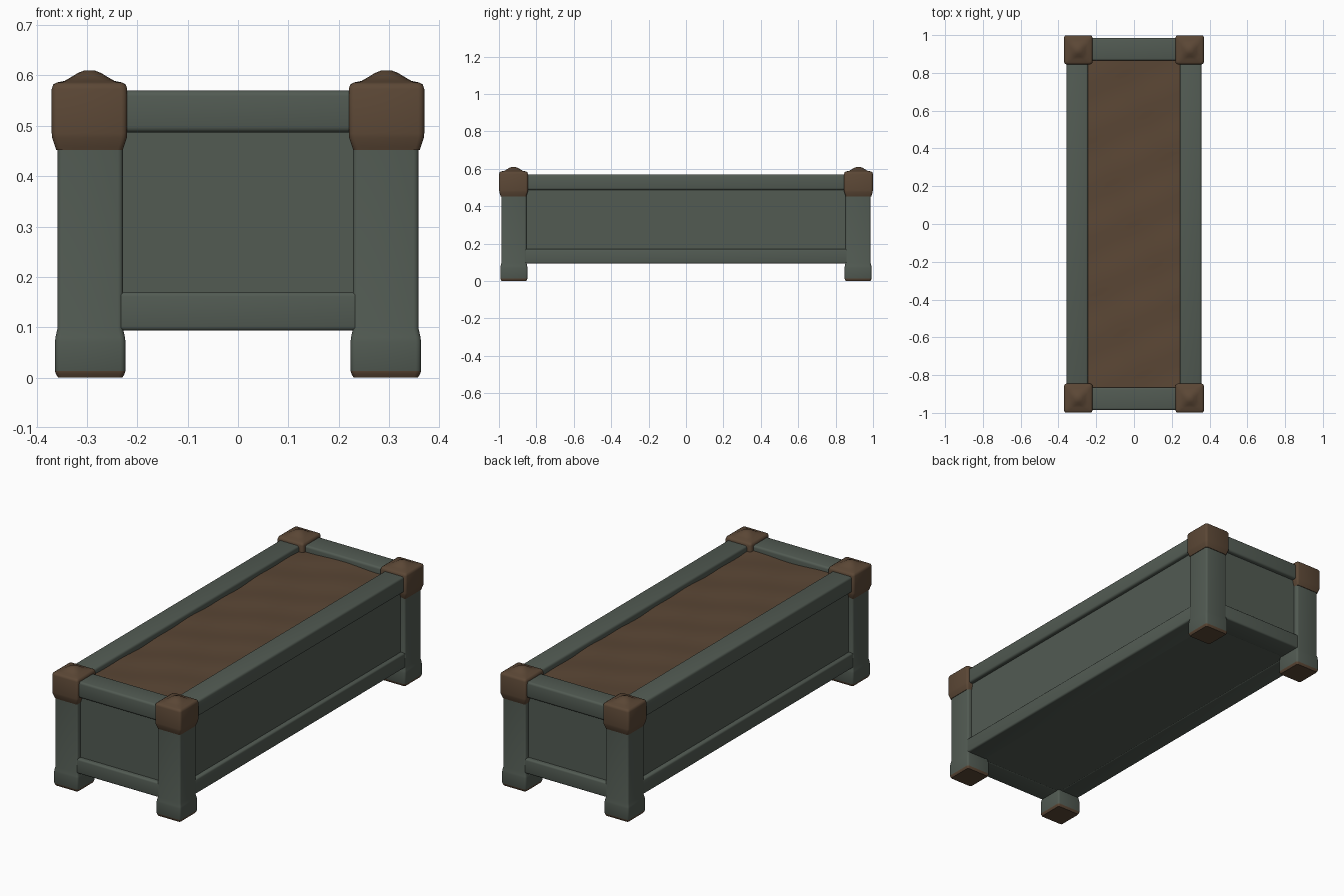
import bpy, bmesh, math

if "Cube" in bpy.data.objects:
    bpy.data.objects.remove(bpy.data.objects["Cube"])


def material(name, rgb):
    m = bpy.data.materials.new(name)
    m.diffuse_color = (*rgb, 1)
    m.use_nodes = True
    m.node_tree.nodes["Principled BSDF"].inputs["Base Color"].default_value = m.diffuse_color
    return m


GREEN = material("weathered_green", (0.084, 0.104, 0.086))
BROWN = material("rust_brown", (0.105, 0.063, 0.036))


def finish(name, bm, mats, angle=40):
    bmesh.ops.recalc_face_normals(bm, faces=bm.faces)
    me = bpy.data.meshes.new(name)
    bm.to_mesh(me)
    bm.free()
    for m in mats:
        me.materials.append(m)
    ob = bpy.data.objects.new(name, me)
    bpy.context.collection.objects.link(ob)
    bpy.ops.object.select_all(action='DESELECT')
    ob.select_set(True)
    bpy.context.view_layer.objects.active = ob
    bpy.ops.object.shade_smooth_by_angle(angle=math.radians(angle))
    return ob


def box(name, x, y, z, mat, bevel=0.0):
    """Box from (min, max) pairs with rounded edges."""
    bm = bmesh.new()
    bmesh.ops.create_cube(bm, size=1)
    for v in bm.verts:
        v.co = [(a + b) / 2 + c * (b - a) for (a, b), c in zip((x, y, z), v.co)]
    if bevel:
        bmesh.ops.bevel(bm, geom=bm.edges[:], offset=bevel, segments=3,
                        profile=0.5, affect='EDGES')
    return finish(name, bm, [mat])


def loft(name, cx, cy, rings, mats, brown_below=None):
    """Stack of rounded-square rings given as (z, half x, half y, corner radius)."""
    bm = bmesh.new()
    loops = []
    for z, hx, hy, r in rings:
        loop = []
        for q, (sx, sy) in enumerate(((1, 1), (-1, 1), (-1, -1), (1, -1))):
            for i in range(4):
                a = math.pi / 2 * (q + i / 3)
                loop.append(bm.verts.new((cx + sx * (hx - r) + r * math.cos(a),
                                          cy + sy * (hy - r) + r * math.sin(a), z)))
        loops.append(loop)
    n = len(loops[0])
    for a, b in zip(loops, loops[1:]):
        for i in range(n):
            bm.faces.new((a[i], a[(i + 1) % n], b[(i + 1) % n], b[i]))
    bm.faces.new(loops[0])
    bm.faces.new(loops[-1])
    if brown_below is not None:
        for f in bm.faces:
            f.material_index = int(f.calc_center_median().z < brown_below)
    return finish(name, bm, mats, 50)


# Corner posts with flared feet, and domed caps
POST = [(0.004, 0.064, 0.066, 0.008), (0.007, 0.068, 0.070, 0.01),
        (0.013, 0.070, 0.072, 0.01), (0.070, 0.070, 0.072, 0.01),
        (0.080, 0.069, 0.071, 0.01), (0.098, 0.065, 0.067, 0.01),
        (0.470, 0.065, 0.067, 0.01)]
POST[0] = (0.0, 0.064, 0.066, 0.008)
CAP = [(0.452, 0.066, 0.068, 0.010), (0.458, 0.068, 0.070, 0.010),
       (0.476, 0.074, 0.076, 0.011), (0.485, 0.075, 0.077, 0.012),
       (0.573, 0.075, 0.077, 0.012), (0.582, 0.072, 0.074, 0.012),
       (0.586, 0.065, 0.067, 0.012), (0.589, 0.050, 0.050, 0.020),
       (0.597, 0.036, 0.036, 0.025), (0.605, 0.023, 0.023, 0.020),
       (0.610, 0.010, 0.010, 0.009)]
for sx, xn in ((-1, "left"), (1, "right")):
    for sy, yn in ((-1, "front"), (1, "back")):
        loft(f"{yn}_{xn}_post", sx * 0.2935, sy * 0.92, POST, [GREEN, BROWN], 0.011)
        loft(f"{yn}_{xn}_cap", sx * 0.295, sy * 0.922, CAP, [BROWN])


def span(s, a, b):
    return (a, b) if s > 0 else (-b, -a)


# Long and short rails along the top and bottom
for s, xn, yn in ((-1, "left", "front"), (1, "right", "back")):
    box(f"{xn}_top_rail", span(s, 0.243, 0.357), (-0.93, 0.93), (0.487, 0.57), GREEN, 0.011)
    box(f"{xn}_bottom_rail", span(s, 0.243, 0.357), (-0.93, 0.93), (0.093, 0.172), GREEN, 0.009)
    box(f"{yn}_top_rail", (-0.30, 0.30), span(s, 0.865, 0.985), (0.487, 0.57), GREEN, 0.011)
    box(f"{yn}_bottom_rail", (-0.30, 0.30), span(s, 0.865, 0.985), (0.093, 0.170), GREEN, 0.009)

# Recessed panels and floor in one trough body
box("trough_body", (-0.335, 0.335), (-0.962, 0.962), (0.095, 0.525), GREEN)

# Gently uneven soil
bm = bmesh.new()
bmesh.ops.create_grid(bm, x_segments=16, y_segments=56, size=1)
for v in bm.verts:
    x, y = v.co.x * 0.25, v.co.y * 0.875
    z = 0.541 + 0.003 * math.sin(17 * x + 9 * y) + 0.002 * math.sin(23 * y - 11 * x)
    v.co = (x, y, z)
finish("soil", bm, [BROWN])
